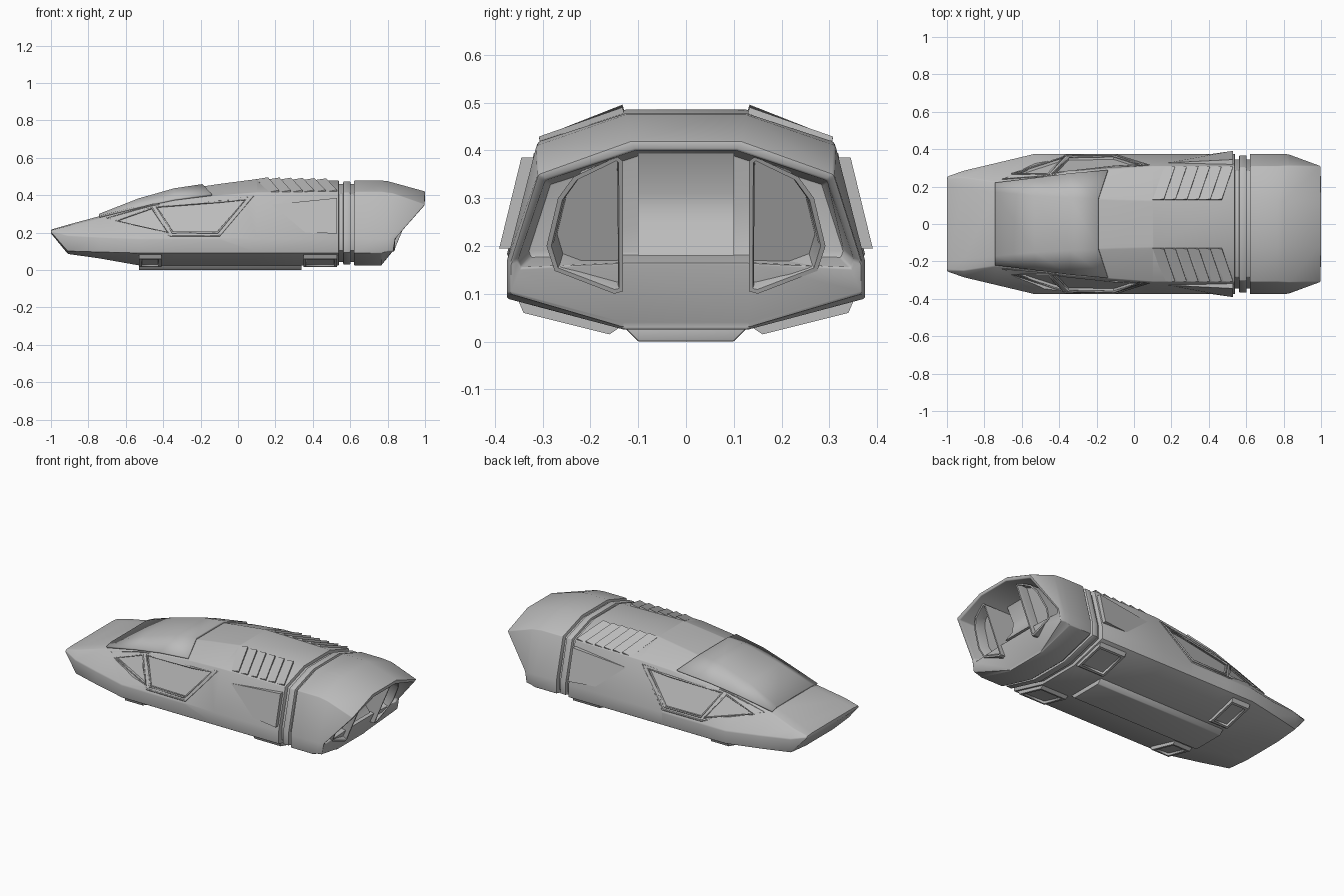
import bpy, bmesh
from mathutils import Vector

old = bpy.data.objects.get("Cube")
if old:
    bpy.data.objects.remove(old, do_unlink=True)

grey = bpy.data.materials.new("hull_grey")
grey.use_nodes = True
grey.diffuse_color = (0.5, 0.5, 0.5, 1)
grey.node_tree.nodes["Principled BSDF"].inputs["Base Color"].default_value = (0.5, 0.5, 0.5, 1)


def finish(ob, bevel=0.0, angle=0.6, cutters=()):
    """Apply bevel and cuts, then smooth the shallow edges."""
    bpy.ops.object.select_all(action="DESELECT")
    bpy.context.view_layer.objects.active = ob
    ob.select_set(True)
    if bevel:
        m = ob.modifiers.new("soft_edges", "BEVEL")
        m.width, m.segments, m.limit_method, m.angle_limit = bevel, 2, "ANGLE", 0.35
        bpy.ops.object.modifier_apply(modifier=m.name)
    for c in cutters:
        m = ob.modifiers.new("cut", "BOOLEAN")
        m.object, m.solver = c, "EXACT"
        bpy.ops.object.modifier_apply(modifier=m.name)
        bpy.data.objects.remove(c, do_unlink=True)
    bpy.ops.object.shade_smooth_by_angle(angle=angle)
    return ob


def from_bmesh(name, bm):
    bmesh.ops.recalc_face_normals(bm, faces=bm.faces)
    mesh = bpy.data.meshes.new(name)
    bm.to_mesh(mesh)
    bm.free()
    ob = bpy.data.objects.new(name, mesh)
    mesh.materials.append(grey)
    bpy.context.collection.objects.link(ob)
    return ob


def loft(name, rings):
    """Skin closed rings of points and cap both ends."""
    bm = bmesh.new()
    vs = [[bm.verts.new(p) for p in r] for r in rings]
    n = len(rings[0])
    for a, b in zip(vs, vs[1:]):
        for i in range(n):
            bm.faces.new((a[i], a[(i + 1) % n], b[(i + 1) % n], b[i]))
    bm.faces.new(vs[0])
    bm.faces.new(vs[-1])
    return from_bmesh(name, bm)


def mirror_ring(half):
    return half + [(x, -y, z) for x, y, z in reversed(half)]


def section(x, top, shoulder, waist, low, keel):
    return mirror_ring([(x, *p) for p in (top, shoulder, waist, low, keel)])


WAIST, LOW, KEEL = (.375, .168), (.375, .09), (.13, .025)

# Main hull, nose to rear
STATIONS = [
    (-1.0, (.2, .216), (.245, .212), (.255, .206), (.25, .2), (.13, .196)),
    (-.91, (.19, .242), (.25, .235), (.285, .185), (.28, .1), (.13, .086)),
    (-.74, (.17, .288), (.225, .278), (.325, .176), (.325, .095), (.13, .062)),
    (-.53, (.15, .37), (.25, .33), WAIST, LOW, KEEL),
    (-.34, (.14, .424), (.275, .37), WAIST, LOW, KEEL),
    (-.1, (.13, .46), (.295, .4), WAIST, LOW, KEEL),
    (.1, (.125, .486), (.31, .415), WAIST, LOW, KEEL),
    (.54, (.125, .478), (.31, .418), WAIST, LOW, KEEL)]


def on_hull(x, i):
    """Point on hull rail i (1 top, 2 shoulder, 3 waist) at x."""
    for a, b in zip(STATIONS, STATIONS[1:]):
        if x <= b[0]:
            t = (x - a[0]) / (b[0] - a[0])
            return Vector((x, *a[i])).lerp(Vector((x, *b[i])), t)


def on_side(x, z, out=0.0):
    s, w = on_hull(x, 2), on_hull(x, 3)
    t = (s.z - z) / (s.z - w.z)
    return Vector((x, s.y + (w.y - s.y) * t + out, z))


def flip(points, side):
    return [Vector((p[0], p[1] * side, p[2])) for p in points]


def tube(name, points, radius):
    cu = bpy.data.curves.new(name, "CURVE")
    cu.dimensions, cu.bevel_depth, cu.bevel_resolution = "3D", radius, 1
    sp = cu.splines.new("POLY")
    sp.points.add(len(points) - 1)
    for q, p in zip(sp.points, points):
        q.co = (*p, 1)
    sp.use_cyclic_u = True
    cu.materials.append(grey)
    bpy.context.collection.objects.link(bpy.data.objects.new(name, cu))


# Side windows: recessed panes with raised rims
WINDOWS = {"front_window": [(-.65, .262), (-.46, .332), (-.375, .2)],
           "rear_window": [(-.435, .337), (-.1, .365), (.04, .376), (-.11, .2), (-.35, .2)]}
cutters = []
for side, tag in ((1, "left"), (-1, "right")):
    for name, poly in WINDOWS.items():
        rings = [flip([on_side(x, z, o) for x, z in poly], side) for o in (-.018, .06)]
        cutters.append(loft("cutter", rings))
        tube(f"{name}_rim_{tag}", flip([on_side(x, z) for x, z in poly], side), .006)
    surround = [(-.7, .278), (-.46, .347), (.08, .392), (-.1, .183), (-.36, .183)]
    tube(f"window_surround_{tag}", flip([on_side(x, z) for x, z in surround], side), .005)
hull = loft("hull", [section(*s) for s in STATIONS])
finish(hull, .012, .6, cutters)

# Canopy plate lying over the cockpit roof
bm = bmesh.new()
rows = []
for x in (-.74, -.53, -.34, -.19):
    xs = -.14 if x == -.19 else x
    top, sh = on_hull(x, 1), on_hull(xs, 2)
    sh.y -= .006
    half = [p + Vector((0, 0, .006)) for p in (sh, top)]
    rows.append([bm.verts.new(p) for p in half + flip(reversed(half), -1)])
for a, b in zip(rows, rows[1:]):
    for i in range(3):
        bm.faces.new((a[i], a[i + 1], b[i + 1], b[i]))
canopy = from_bmesh("canopy", bm)
m = canopy.modifiers.new("thickness", "SOLIDIFY")
m.thickness, m.offset = .014, 0
finish(canopy, 0, .6)

# Roof louvres and side scoops
for side, tag in ((1, "left"), (-1, "right")):
    for k in range(6):
        x0 = .1 + k * .062
        rings = []
        for rail, slant, inset in ((1, 0, .005), (2, .06, -.005)):
            a, b = on_hull(x0 + slant, rail), on_hull(x0 + slant + .06, rail)
            up = Vector((0, .003, .011))
            a.y += inset
            b.y += inset
            rings.append(flip([a, b + up, b - up, a - up], side))
        finish(loft(f"louvre_{tag}_{k + 1}", rings), 0, .3)
    front = [on_side(.18, .35), on_side(.36, .2)]
    outer = [on_side(.53, .385, .026), on_side(.53, .195, .023)]
    inner = [on_side(.53, .385, -.02), on_side(.53, .195, -.02)]
    deep = [p - Vector((0, .02, 0)) for p in front]
    rings = [[front[i], outer[i], inner[i], deep[i]] for i in (0, 1)]
    finish(loft(f"scoop_{tag}", [flip(r, side) for r in rings]), 0, .3)

# Neck and collar between hull and engine section
FULL = STATIONS[-1][1:]


def band(name, x0, x1, scale):
    pts = [(y * scale, .25 + (z - .25) * scale) for y, z in FULL]
    finish(loft(name, [section(x, *pts) for x in (x0, x1)]), .006, .6)


band("neck", .5, .68, .92)
band("collar", .562, .602, .98)

# Engine section: hooded shell with slanted hollow rear
rear = [section(.62, *FULL), section(.77, *FULL),
        mirror_ring([(.8, .125, .475), (.83, .313, .41), (.81, .375, .168),
                     (.8, .375, .1), (.77, .13, .03)]),
        mirror_ring([(1, .115, .42), (1, .31, .35), (.84, .368, .165),
                     (.83, .368, .1), (.77, .13, .035)]),
        mirror_ring([(1, .105, .4), (.99, .295, .337), (.84, .352, .172),
                     (.835, .345, .155), (.835, .13, .165)]),
        mirror_ring([(.73, .1, .39), (.73, .285, .33), (.73, .33, .19),
                     (.73, .325, .175), (.73, .13, .18)])]
finish(loft("engine_shell", rear), .008, .6)

# Exhaust nozzles: leaning frames with sunken centres
NOZZLE = [(.132, .105), (.15, .1), (.275, .148), (.292, .2), (.268, .3), (.235, .345),
          (.145, .387), (.132, .378)]
for side, tag in ((1, "left"), (-1, "right")):
    bm = bmesh.new()
    base = [bm.verts.new((.74, y * side, z)) for y, z in NOZZLE]
    lip = [bm.verts.new((.835 + max(0, z - .15) * .5, y * side, z)) for y, z in NOZZLE]
    for i in range(len(NOZZLE)):
        j = (i + 1) % len(NOZZLE)
        bm.faces.new((base[i], base[j], lip[j], lip[i]))
    mouth = bm.faces.new(lip)
    bmesh.ops.recalc_face_normals(bm, faces=bm.faces)
    bmesh.ops.inset_region(bm, faces=[mouth], thickness=.01)
    bmesh.ops.inset_region(bm, faces=[mouth], thickness=.004, depth=-.012)
    bmesh.ops.inset_region(bm, faces=[mouth], thickness=.004, depth=-.05)
    finish(from_bmesh(f"nozzle_{tag}", bm), 0, .5)


def prism(name, profile, x0, x1, bevel=.004):
    return finish(loft(name, [[(x, y, z) for y, z in profile] for x in (x0, x1)]), bevel, .5)


# Sloping ramp in the bay between the nozzles
ramp = [(.72, .4), (.82, .4), (.775, .31), (.78, .25), (.83, .18), (.72, .18)]
finish(loft("centre_ramp", [[(x, y, z) for x, z in ramp] for y in (-.1, .1)]), 0, .9)

# Belly keel and landing pads
prism("keel", [(-.13, .03), (-.1, 0), (.1, 0), (.13, .03)], -.53, .34)
for side, tag in ((1, "left"), (-1, "right")):
    pad = [(side * y, z) for y, z in ((.13, .035), (.16, .015), (.34, .06), (.355, .095))]
    for name, x0, x1 in (("front", -.53, -.41), ("rear", .35, .53)):
        ob = prism(f"{name}_pad_{tag}", pad, x0, x1, 0)
        bm = bmesh.new()
        bm.from_mesh(ob.data)
        sole = min(bm.faces, key=lambda f: f.normal.z)
        bmesh.ops.inset_region(bm, faces=[sole], thickness=.02)
        bmesh.ops.inset_region(bm, faces=[sole], thickness=.004, depth=-.012)
        bm.to_mesh(ob.data)
        bm.free()
